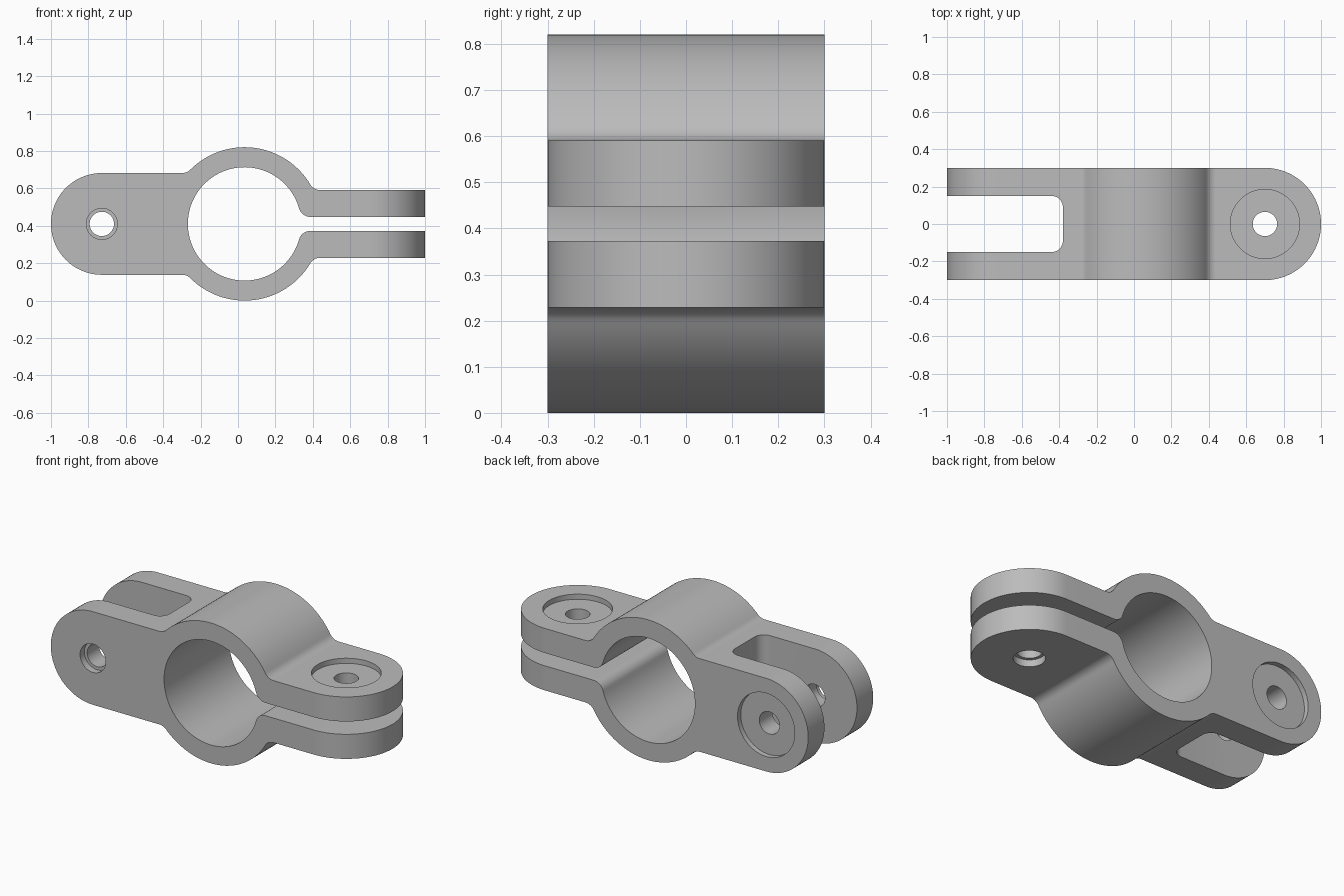
import bpy
import bmesh
from math import atan2, cos, pi, radians, sin, sqrt
from mathutils import Matrix, Vector

cube = bpy.data.objects.get("Cube")
if cube:
    bpy.data.objects.remove(cube, do_unlink=True)

MID = 0.41            # height of the clamp axis
RING_X = 0.035
OUTER, BORE = 0.41, 0.303
FILLET = 0.062
WIDTH = 0.3           # half width of the whole clamp
LUG_X, LUG_R = -0.728, 0.272
ARM_TOP, ARM_GAP = 0.181, 0.0375   # measured from the clamp axis
BOLT_X = 0.7

grey = bpy.data.materials.new("plain grey")
grey.use_nodes = True
grey.diffuse_color = (0.5, 0.5, 0.5, 1)
grey.node_tree.nodes["Principled BSDF"].inputs["Base Color"].default_value = (0.5, 0.5, 0.5, 1)


def arc(cx, cy, r, a0, a1, n):
    return [(cx + r * cos(a0 + (a1 - a0) * i / n),
             cy + r * sin(a0 + (a1 - a0) * i / n)) for i in range(n + 1)]


def prism(name, points, low, high, matrix=Matrix()):
    """Extrude a flat outline along its local z, then place it."""
    bm = bmesh.new()
    face = bm.faces.new([bm.verts.new((x, y, low)) for x, y in points])
    ext = bmesh.ops.extrude_face_region(bm, geom=[face])
    verts = [v for v in ext["geom"] if isinstance(v, bmesh.types.BMVert)]
    bmesh.ops.translate(bm, verts=verts, vec=Vector((0, 0, high - low)))
    bm.transform(matrix)
    bmesh.ops.recalc_face_normals(bm, faces=bm.faces[:])
    mesh = bpy.data.meshes.new(name)
    bm.to_mesh(mesh)
    bm.free()
    mesh.materials.append(grey)
    obj = bpy.data.objects.new(name, mesh)
    bpy.context.collection.objects.link(obj)
    return obj


def combine(target, cutter, operation="DIFFERENCE"):
    mod = target.modifiers.new("cut", "BOOLEAN")
    mod.operation, mod.solver, mod.object = operation, "EXACT", cutter
    bpy.context.view_layer.objects.active = target
    bpy.ops.object.modifier_apply(modifier=mod.name)
    bpy.data.objects.remove(cutter, do_unlink=True)


def circle(x, y, r, n=64):
    return arc(x, y, r, 0, 2 * pi, n)[:-1]


def blend(level, radius):
    """Height and side offset of a fillet centre touching a level line and a circle."""
    h = level + FILLET
    return h, sqrt((radius + FILLET) ** 2 - h ** 2)


# Side outline: upper half from lug tip, over the ring, round the arm, into the bore
hl, dl = blend(LUG_R, OUTER)
hr, dr = blend(ARM_TOP, OUTER)
hb, db = blend(ARM_GAP, BORE)
upper = arc(LUG_X, 0, LUG_R, pi, pi / 2, 32)
upper += arc(RING_X - dl, hl, FILLET, -pi / 2, atan2(-hl, dl), 8)
upper += arc(RING_X, 0, OUTER, atan2(hl, -dl), atan2(hr, dr), 48)[1:-1]
upper += arc(RING_X + dr, hr, FILLET, atan2(-hr, -dr), -pi / 2, 10)
upper += [(1.1, ARM_TOP), (1.1, ARM_GAP)]
upper += arc(RING_X + db, hb, FILLET, -pi / 2, atan2(-hb, -db), 10)
upper += arc(RING_X, 0, BORE, atan2(hb, db), pi, 56)[1:]
lower = [(x, -z) for x, z in reversed(upper[1:-1])]
# Local outline (x, z) stands upright, local depth runs towards the front
upright = Matrix.Translation((0, 0, MID)) @ Matrix.Rotation(pi / 2, 4, "X")
clamp = prism("clamp_body", upper + lower, -WIDTH - 0.05, WIDTH + 0.05, upright)

# Plan outline: straight sides with rounded arm ends
plan = [(-1.2, WIDTH), (-1.2, -WIDTH)] + arc(BOLT_X, 0, WIDTH, -pi / 2, pi / 2, 56)
combine(clamp, prism("plan_limit", plan, -0.2, 1.0), "INTERSECT")

# Fork slot with rounded inner corners
sx, sy, sr = -0.38, 0.15, 0.06
slot = [(-1.2, sy), (-1.2, -sy)]
slot += arc(sx - sr, -sy + sr, sr, -pi / 2, 0, 8) + arc(sx - sr, sy - sr, sr, 0, pi / 2, 8)
combine(clamp, prism("fork_slot", slot, -0.2, 1.0))

# Pin hole through the fork: small recess in front, wide recess at the back
for r, low, high in ((0.065, -0.5, 0.5), (0.083, WIDTH - 0.04, 0.5), (0.185, -0.5, -WIDTH + 0.03)):
    combine(clamp, prism("pin_hole", circle(LUG_X, 0, r), low, high, upright))

# Bolt hole through the arms: wide recess on top, small recess below
top, bottom = MID + ARM_TOP, MID - ARM_TOP
for r, low, high in ((0.065, -0.2, 1.0), (0.185, top - 0.03, 1.0), (0.083, -0.2, bottom + 0.04)):
    combine(clamp, prism("bolt_hole", circle(BOLT_X, 0, r), low, high))

# Smooth curved walls, keep crisp edges
bpy.ops.object.select_all(action="DESELECT")
clamp.select_set(True)
bpy.context.view_layer.objects.active = clamp
bpy.ops.object.shade_smooth_by_angle(angle=radians(30))
